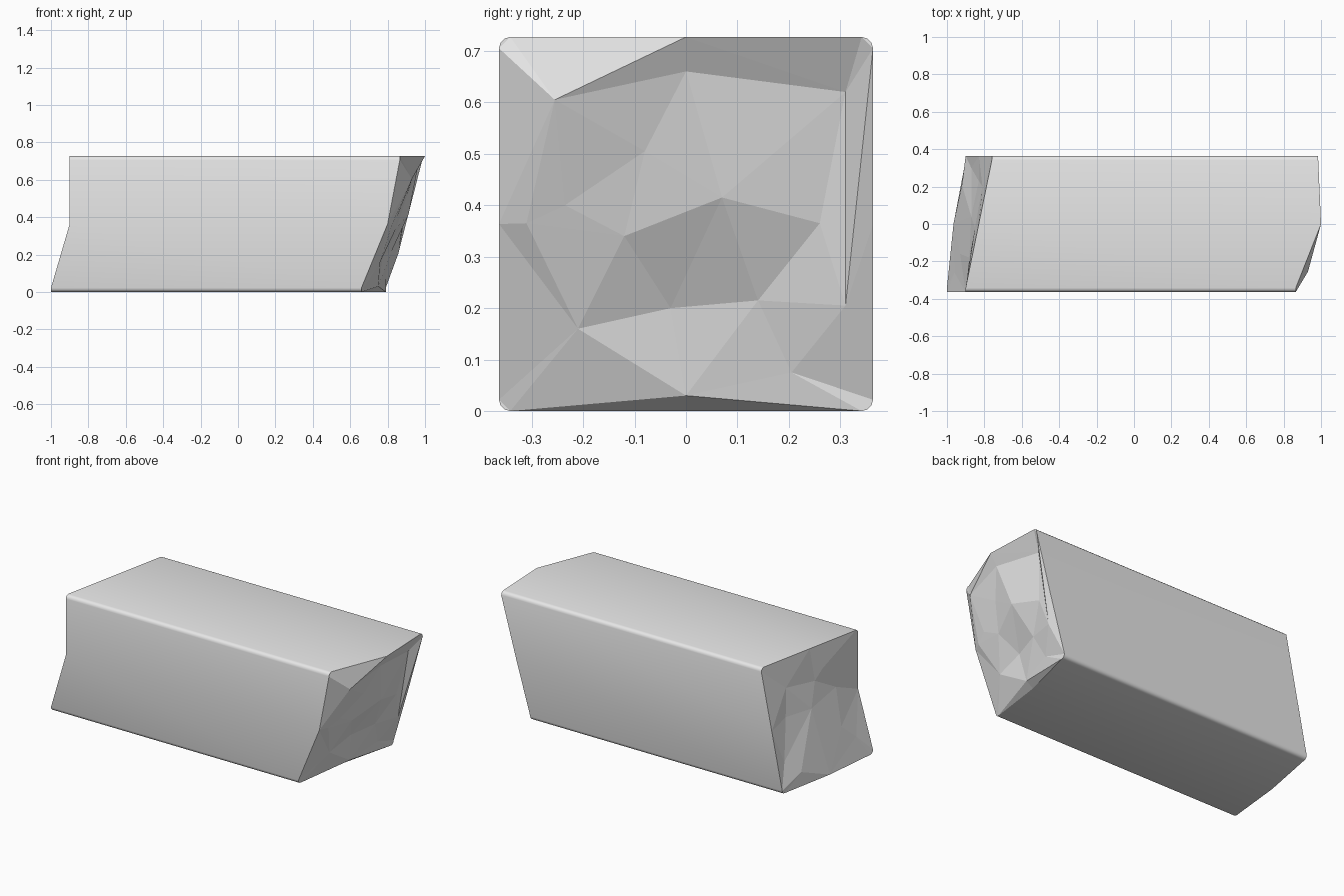
import bpy
import bmesh
import math
from mathutils import Vector
from mathutils.geometry import delaunay_2d_cdt

cube = bpy.data.objects.get("Cube")
if cube:
    bpy.data.objects.remove(cube, do_unlink=True)

HALF = 0.3635    # half the width of the square section
RADIUS = 0.022   # rounding of the long edges
STEPS = 3        # segments per rounded edge


def section():
    """Rounded square in (y, z): four rounded corners, each followed by a side midpoint."""
    points = []
    r = HALF - RADIUS
    corners = ((-r, -r), (r, -r), (r, r), (-r, r))
    middles = ((0, 0), (HALF, HALF), (0, 2 * HALF), (-HALF, HALF))
    for k, ((cy, cz), middle) in enumerate(zip(corners, middles)):
        for s in range(STEPS + 1):
            a = math.radians(180 + 90 * k + 90 * s / STEPS)
            points.append(Vector((cy + RADIUS * math.cos(a),
                                  cz + HALF + RADIUS * math.sin(a))))
        points.append(Vector(middle))
    return points


def rim_x(values):
    """Spread corner and midpoint depths round the section."""
    out = []
    for corner, middle in values:
        out += [corner] * (STEPS + 1) + [middle]
    return out


def broken_end(bm, outline, ring, chips, creases):
    """Close one end with a faceted fracture through the chip points (x, y, z)."""
    count = len(ring)
    flat = outline + [Vector((y, z)) for x, y, z in chips]
    edges = [(i, (i + 1) % count) for i in range(count)] + creases
    result = delaunay_2d_cdt(flat, edges, [], 1, 1e-6)
    faces, originals = result[2], result[3]
    verts = ring + [bm.verts.new(p) for p in chips]
    for tri in faces:
        bm.faces.new([verts[originals[i][0]] for i in tri]).smooth = False


outline = section()
count = len(outline)

# Depth of each end's rim: (corner, following midpoint) from front-bottom round
right_rim = rim_x([(0.66, 0.705), (0.79, 0.89), (0.985, 1.0), (0.865, 0.80)])
left_rim = rim_x([(-1.0, -0.965), (-0.90, -0.83), (-0.76, -0.83), (-0.90, -0.90)])

# Fracture points inside each end
right_chips = [
    (0.93, -0.255, 0.605), (0.96, 0, 0.66), (0.925, 0.31, 0.62),
    (0.912, 0.07, 0.415), (0.90, -0.08, 0.505), (0.85, -0.235, 0.40),
    (0.845, -0.12, 0.34), (0.825, -0.31, 0.365), (0.775, -0.03, 0.20),
    (0.82, 0.14, 0.215), (0.88, 0.26, 0.365), (0.857, 0.31, 0.205),
    (0.79, 0.205, 0.075), (0.76, -0.21, 0.16), (0.75, 0, 0.03),
]
left_chips = [
    (-0.81, 0.20, 0.56), (-0.86, -0.08, 0.585), (-0.85, -0.02, 0.53),
    (-0.87, 0.04, 0.39), (-0.88, -0.18, 0.44), (-0.93, -0.16, 0.22),
    (-0.96, -0.26, 0.13), (-0.87, 0.30, 0.166), (-0.92, 0.21, 0.083),
    (-0.83, 0.23, 0.40),
]

# Fracture ridges: between chips, and from chips to the rim corners
front_low = STEPS
back_low = STEPS + 2
back_high = 2 * (STEPS + 2)
ridges = [(0, 1), (1, 2), (0, 4), (4, 3), (3, 2), (1, 4)]
right_creases = [(count + a, count + b) for a, b in ridges]
right_creases += [(count + 11, back_high), (count + 14, front_low),
                  (count + 14, back_low)]

# Beam: smooth long sides, broken ends
bm = bmesh.new()
right_ring = [bm.verts.new((x, p.x, p.y)) for x, p in zip(right_rim, outline)]
left_ring = [bm.verts.new((x, p.x, p.y)) for x, p in zip(left_rim, outline)]
for i in range(count):
    j = (i + 1) % count
    side = bm.faces.new((left_ring[i], left_ring[j], right_ring[j], right_ring[i]))
    side.smooth = True
broken_end(bm, outline, right_ring, right_chips, right_creases)
broken_end(bm, outline, left_ring, left_chips, [])
bmesh.ops.recalc_face_normals(bm, faces=bm.faces[:])

mesh = bpy.data.meshes.new("broken_beam")
bm.to_mesh(mesh)
bm.free()
beam = bpy.data.objects.new("broken_beam", mesh)
bpy.context.collection.objects.link(beam)

# Plain grey
grey = bpy.data.materials.new("plain_grey")
grey.use_nodes = True
colour = (0.8, 0.8, 0.8, 1)
grey.diffuse_color = colour
grey.node_tree.nodes["Principled BSDF"].inputs["Base Color"].default_value = colour
mesh.materials.append(grey)
